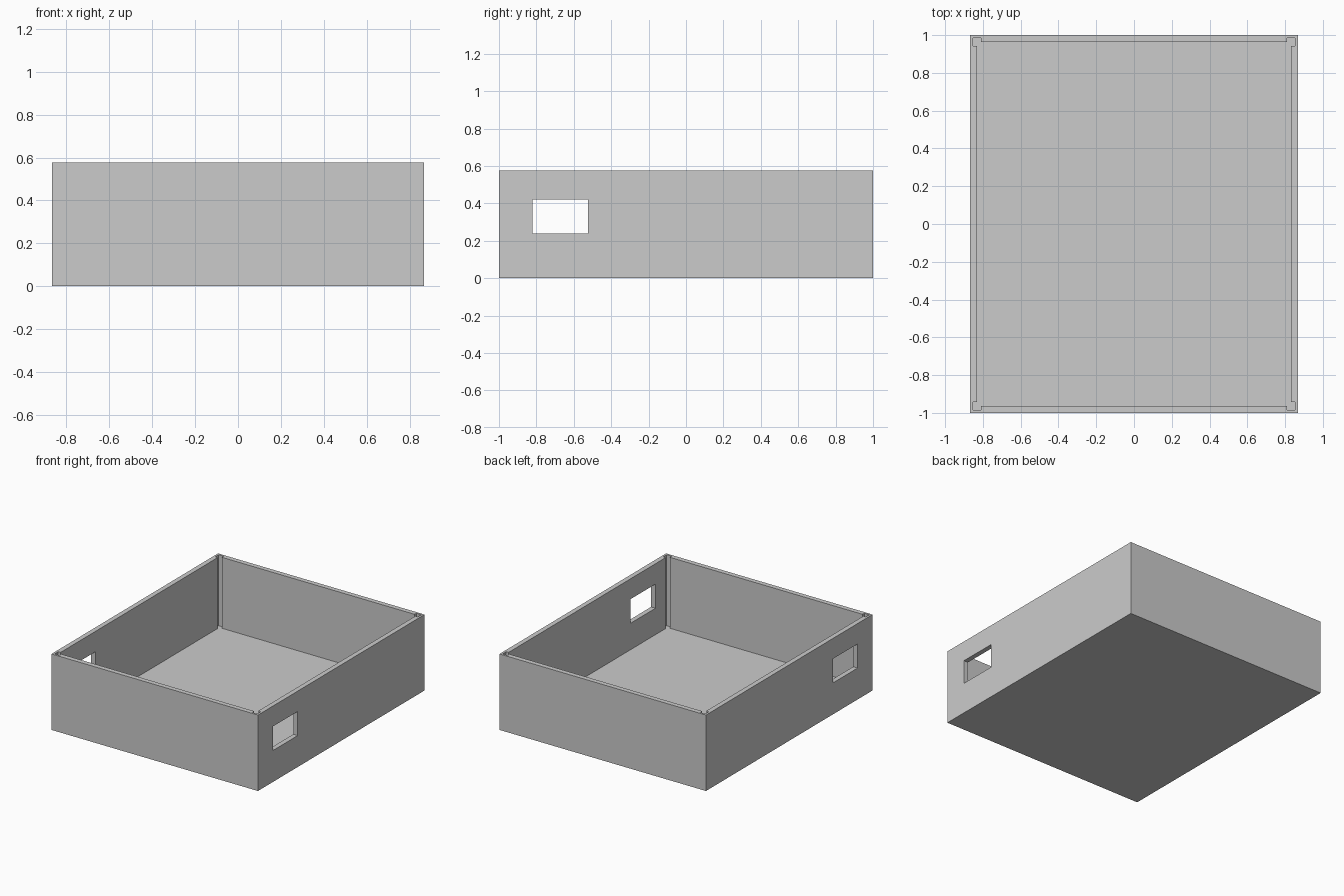
import bpy
import bmesh

if "Cube" in bpy.data.objects:
    bpy.data.objects.remove(bpy.data.objects["Cube"], do_unlink=True)

HALF_X, HALF_Y, HEIGHT = 0.868, 1.0, 0.577
WALL, FLOOR, NOTCH = 0.037, 0.038, 0.021


def prism(name, outline, z0, z1):
    """Extrude a flat outline from z0 up to z1."""
    bm = bmesh.new()
    base = bm.faces.new([bm.verts.new((x, y, z0)) for x, y in outline])
    top = bmesh.ops.extrude_face_region(bm, geom=[base])["geom"]
    verts = [v for v in top if isinstance(v, bmesh.types.BMVert)]
    bmesh.ops.translate(bm, verts=verts, vec=(0, 0, z1 - z0))
    bmesh.ops.recalc_face_normals(bm, faces=bm.faces)
    mesh = bpy.data.meshes.new(name)
    bm.to_mesh(mesh)
    bm.free()
    obj = bpy.data.objects.new(name, mesh)
    bpy.context.scene.collection.objects.link(obj)
    return obj


def rectangle(x0, x1, y0, y1):
    return [(x0, y0), (x1, y0), (x1, y1), (x0, y1)]


def notched_outline(a, b, n):
    """Rectangle with a small square slot centred on every corner."""
    points = []
    for sx, sy in ((1, 1), (-1, 1), (-1, -1), (1, -1)):
        corner = [(a, b - n), (a + n, b - n), (a + n, b + n),
                  (a - n, b + n), (a - n, b)]
        if sx * sy < 0:
            corner.reverse()
        points += [(sx * x, sy * y) for x, y in corner]
    return points


# Solid block
box = prism("open_box", rectangle(-HALF_X, HALF_X, -HALF_Y, HALF_Y), 0, HEIGHT)

# Cavity with corner slots, and the window opening through both side walls
cavity = prism("cavity_cutter",
               notched_outline(HALF_X - WALL, HALF_Y - WALL, NOTCH), FLOOR, 1)
windows = prism("window_cutter", rectangle(-1, 1, -0.82, -0.523), 0.239, 0.422)

for cutter in (cavity, windows):
    cutter.hide_render = True
    cut = box.modifiers.new(cutter.name, "BOOLEAN")
    cut.operation = "DIFFERENCE"
    cut.solver = "EXACT"
    cut.object = cutter

# Bake the cuts and drop the cutters
bpy.context.view_layer.update()
baked = bpy.data.meshes.new_from_object(
    box.evaluated_get(bpy.context.evaluated_depsgraph_get()))
box.modifiers.clear()
box.data = baked
for cutter in (cavity, windows):
    bpy.data.objects.remove(cutter, do_unlink=True)

# Plain grey
grey = bpy.data.materials.new("light_grey")
grey.use_nodes = True
colour = (0.6, 0.6, 0.6, 1)
grey.diffuse_color = colour
grey.node_tree.nodes["Principled BSDF"].inputs["Base Color"].default_value = colour
box.data.materials.clear()
box.data.materials.append(grey)
